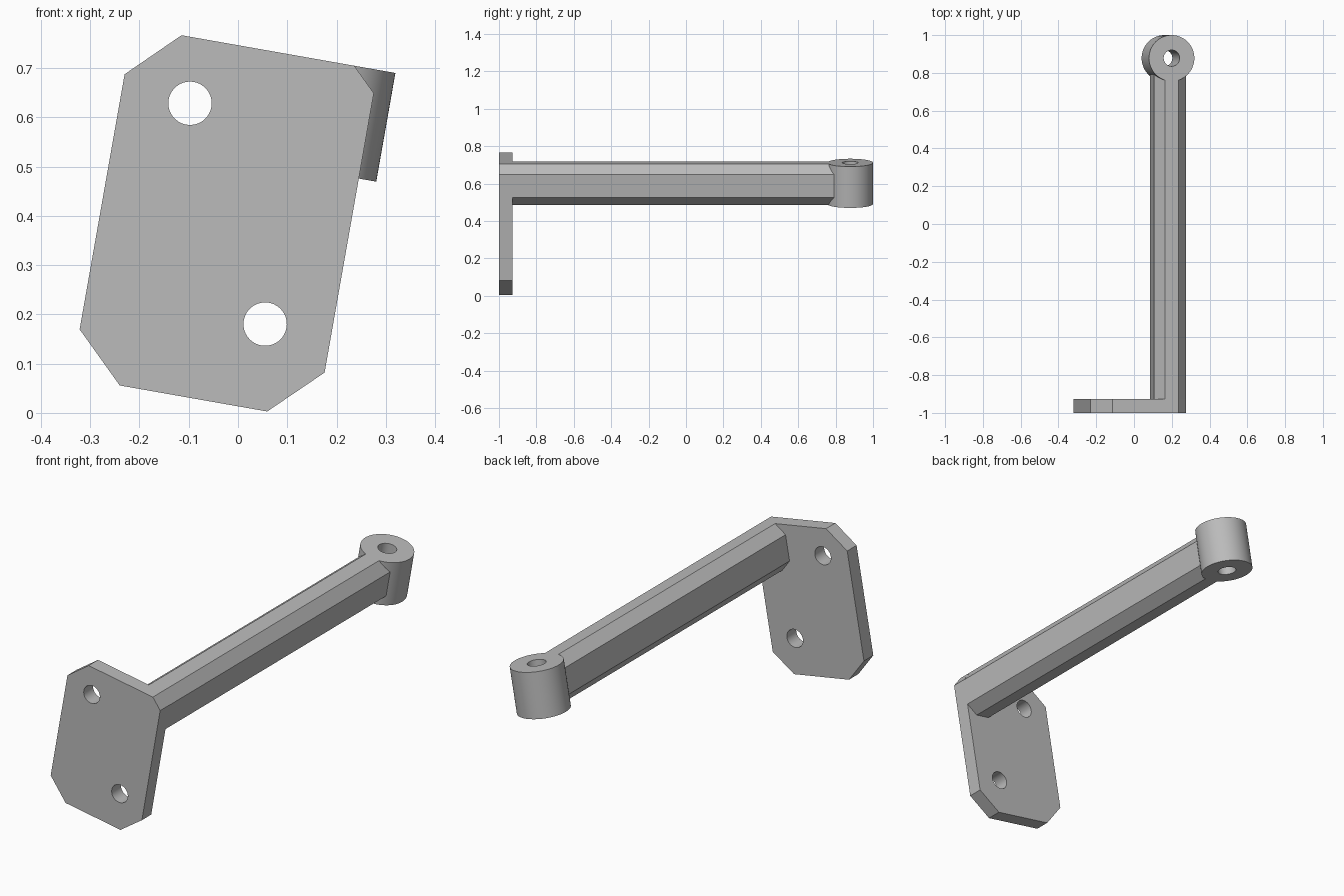
import bpy, bmesh, math
from mathutils import Matrix

cube = bpy.data.objects.get("Cube")
if cube:
    bpy.data.objects.remove(cube, do_unlink=True)

TILT = Matrix.Translation((0.18, 0, 0.601)) @ Matrix.Rotation(math.radians(10), 4, 'Y')
PLATE_BACK = -0.927
HALF_H, HALF_W = 0.112, 0.086    # arm half height and half width
BOSS_R, BORE_R, BOLT_R = 0.122, 0.043, 0.044

grey = bpy.data.materials.new("plain grey")
grey.use_nodes = True
colour = (0.5, 0.5, 0.5, 1)
grey.diffuse_color = colour
grey.node_tree.nodes["Principled BSDF"].inputs["Base Color"].default_value = colour


def finish(name, bm):
    """Turn a bmesh into a grey object in the tilted frame."""
    bmesh.ops.recalc_face_normals(bm, faces=bm.faces)
    mesh = bpy.data.meshes.new(name)
    bm.to_mesh(mesh)
    bm.free()
    mesh.materials.append(grey)
    obj = bpy.data.objects.new(name, mesh)
    bpy.context.collection.objects.link(obj)
    obj.matrix_world = TILT
    return obj


def prism(name, outline, y0, y1):
    """Extrude an x-z outline along y."""
    bm = bmesh.new()
    face = bm.faces.new([bm.verts.new((x, y0, z)) for x, z in outline])
    out = bmesh.ops.extrude_face_region(bm, geom=[face])
    verts = [v for v in out["geom"] if isinstance(v, bmesh.types.BMVert)]
    bmesh.ops.translate(bm, verts=verts, vec=(0, y1 - y0, 0))
    return finish(name, bm)


def circle(cx, cz, r, n=48):
    angles = [2 * math.pi * i / n for i in range(n)]
    return [(cx + r * math.cos(a), cz + r * math.sin(a)) for a in angles]


def activate(obj):
    bpy.ops.object.select_all(action='DESELECT')
    obj.select_set(True)
    bpy.context.view_layer.objects.active = obj


# Mounting plate with chamfered corners, one shared with the arm
plate = prism("mounting_plate", [
    (-0.319, HALF_H), (0.037, HALF_H), (HALF_W, 0.064), (HALF_W, -0.512),
    (-0.015, -0.61), (-0.319, -0.61), (-0.419, -0.512), (-0.419, 0.014)],
    -1, PLATE_BACK)

# Two bolt holes
for x, z in ((-0.278, -0.021), (-0.05, -0.436)):
    cutter = prism("bolt_hole_cutter", circle(x, z, BOLT_R), -1.1, -0.8)
    cutter.hide_render = True
    mod = plate.modifiers.new("bolt_hole", 'BOOLEAN')
    mod.operation = 'DIFFERENCE'
    mod.solver = 'EXACT'
    mod.object = cutter
    activate(plate)
    bpy.ops.object.modifier_apply(modifier=mod.name)
    bpy.data.objects.remove(cutter, do_unlink=True)

# Long arm with an eight-sided section, ending inside the boss wall
quarter = [(0.037, HALF_H), (HALF_W, 0.063)]
right = quarter + [(x, -z) for x, z in reversed(quarter)]
prism("arm", right + [(-x, z) for x, z in reversed(right)], PLATE_BACK - 0.003, 0.8)

# Bored boss at the far end, a rectangle spun around its axis
bm = bmesh.new()
corners = [(BORE_R, -HALF_H), (BOSS_R, -HALF_H), (BOSS_R, HALF_H), (BORE_R, HALF_H)]
verts = [bm.verts.new((r, 0, z)) for r, z in corners]
edges = [bm.edges.new((verts[i], verts[(i + 1) % 4])) for i in range(4)]
bmesh.ops.spin(bm, geom=verts + edges, cent=(0, 0, 0), axis=(0, 0, 1),
               angle=2 * math.pi, steps=64, use_duplicate=False)
bmesh.ops.remove_doubles(bm, verts=bm.verts, dist=0.0001)
bmesh.ops.translate(bm, verts=bm.verts, vec=(0, 1 - BOSS_R, 0))
boss = finish("end_boss", bm)

for obj in (plate, boss):
    activate(obj)
    bpy.ops.object.shade_smooth_by_angle(angle=math.radians(30))
